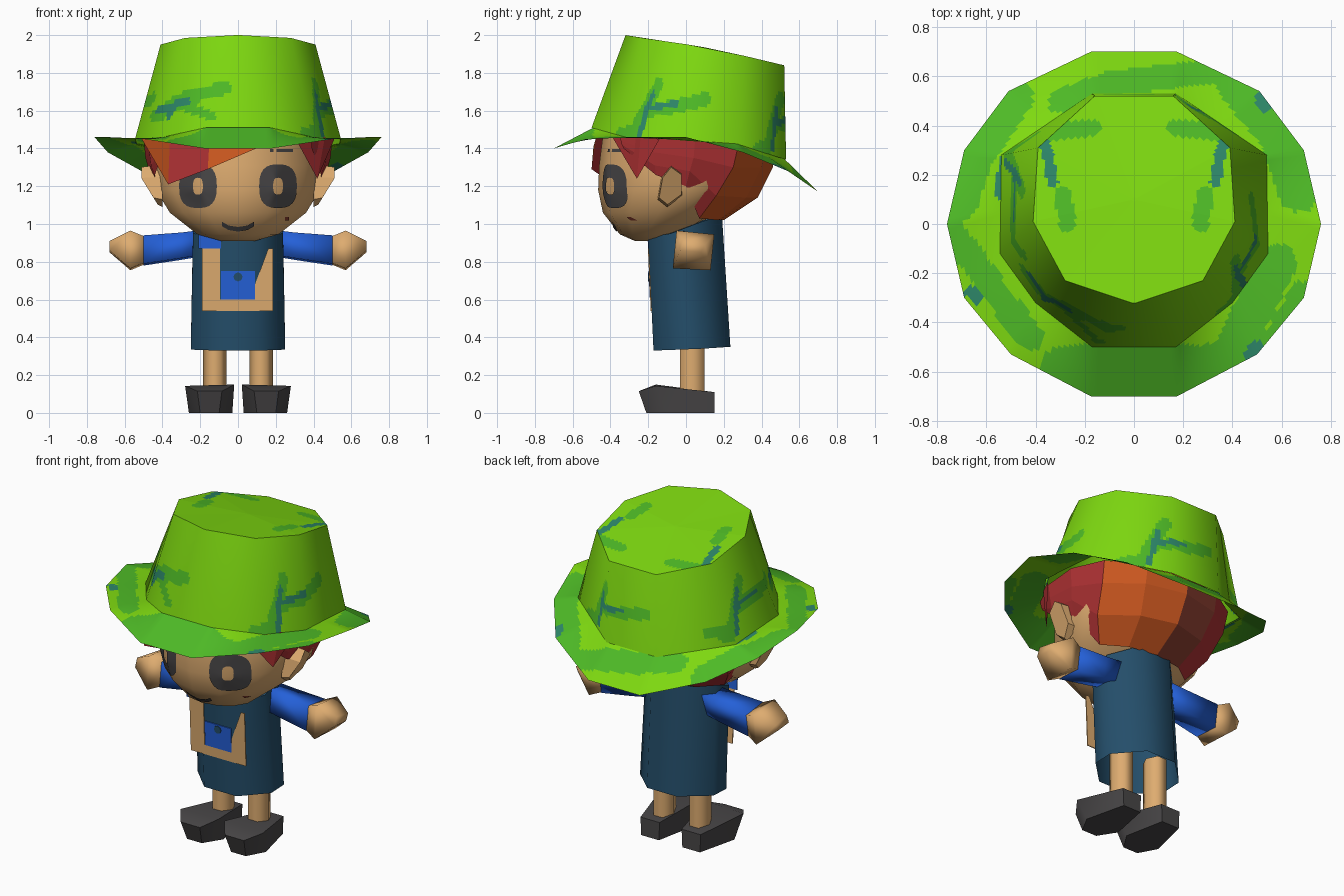
import bpy, bmesh, math
from mathutils import Vector
from mathutils.bvhtree import BVHTree

if "Cube" in bpy.data.objects:
    bpy.data.objects.remove(bpy.data.objects["Cube"])


def srgb(r, g, b):
    return tuple((c / 255 / 12.92) if c < 11 else ((c / 255 + .055) / 1.055) ** 2.4 for c in (r, g, b)) + (1,)


COLOURS = {"lime": (126, 217, 16), "leaf_green": (78, 186, 38), "teal": (45, 135, 105),
           "skin": (222, 172, 112), "charcoal": (72, 70, 71), "blue": (36, 96, 216),
           "navy": (36, 78, 106), "hair_red": (176, 50, 52), "hair_orange": (205, 88, 32),
           "hair_auburn": (138, 62, 48)}
MATS = {}
for key, rgb in COLOURS.items():
    MATS[key] = bpy.data.materials.new(key)
    MATS[key].diffuse_color = srgb(*rgb)


def finish(name, bm, mats, smooth=35, recalc=True):
    if recalc:
        bmesh.ops.recalc_face_normals(bm, faces=bm.faces)
    me = bpy.data.meshes.new(name)
    bm.to_mesh(me)
    bm.free()
    for m in mats:
        me.materials.append(MATS[m])
    ob = bpy.data.objects.new(name, me)
    bpy.context.collection.objects.link(ob)
    if smooth:
        bpy.ops.object.select_all(action='DESELECT')
        ob.select_set(True)
        bpy.context.view_layer.objects.active = ob
        bpy.ops.object.shade_smooth_by_angle(angle=math.radians(smooth))
    return ob


def loft_bm(rings, caps=(True, True), closed=True):
    bm = bmesh.new()
    vs = [[bm.verts.new(p) for p in r] for r in rings]
    n = len(rings[0])
    for a, b in zip(vs, vs[1:]):
        for i in range(n if closed else n - 1):
            j = (i + 1) % n
            bm.faces.new((a[i], a[j], b[j], b[i]))
    if caps[0]:
        bm.faces.new(vs[0][::-1])
    if caps[1]:
        bm.faces.new(vs[-1])
    return bm


def loft(name, rings, mat, caps=(True, True), smooth=35):
    return finish(name, loft_bm(rings, caps), [mat], smooth)


def both(half):
    """Closed ring from its right half, listed front to back."""
    return half + [(-x, y, z) for x, y, z in reversed(half)]


def seg_dist(p, a, b):
    p, a, b = Vector(p), Vector(a), Vector(b)
    d = b - a
    t = max(0, min(1, (p - a).dot(d) / max(d.dot(d), 1e-9)))
    return (p - a - d * t).length


def paint(p, strokes):
    idx = 0
    for pts, r, m in strokes:
        if any(seg_dist(p, a, b) < r for a, b in zip(pts, pts[1:])):
            idx = m
    return idx


# hat crown: leaning tapered bucket with a flat lid
HAT = ["lime", "leaf_green", "teal"]
low = both([(.17, -.5, 1.51), (.4, -.32, 1.46), (.545, -.12, 1.45), (.54, .28, 1.42), (.17, .53, 1.34)])
top = both([(.01, -.32, 2.0), (.28, -.23, 1.985), (.41, .01, 1.95), (.39, .31, 1.89), (.16, .52, 1.84)])
mid = [(x * .02, .1 + (y - .1) * .02, 1.935 + (z - 1.935) * .02) for x, y, z in top]
bm = loft_bm([low, top, mid], (False, True))
bmesh.ops.subdivide_edges(bm, edges=bm.edges[:], cuts=23, use_grid_fill=True)
SIDE = [([(-.24, 1.46), (-.17, 1.6), (-.1, 1.74)], .035, 1), ([(-.17, 1.6), (0, 1.62), (.17, 1.66)], .036, 1),
        ([(-.32, 1.48), (-.22, 1.5)], .03, 1),
        ([(-.18, 1.47), (-.16, 1.6), (-.13, 1.69)], .016, 2), ([(-.16, 1.61), (.02, 1.64)], .016, 2)]
FRONT = [([(-.43, 1.57), (-.3, 1.66), (-.07, 1.72)], .035, 1), ([(-.3, 1.63), (-.14, 1.57)], .025, 1),
         ([(-.42, 1.6), (-.27, 1.65)], .018, 2), ([(-.33, 1.64), (-.37, 1.57)], .014, 2)]
LID = [([(.17, .39), (.36, .37)], .035, 1), ([(.29, .12), (.27, 0)], .035, 1),
       ([(.36, .33), (.33, .17)], .022, 2)]
bm.normal_update()
for f in bm.faces:
    c = f.calc_center_median()
    if abs(f.normal.z) > .75:
        f.material_index = paint((abs(c.x), c.y), LID)
    else:
        az = math.degrees(math.atan2(c.y, c.x))
        for base, dz in ((-8, 0), (80, -.08), (175, 0)):
            u = math.radians((az - base + 180) % 360 - 180) * .5
            f.material_index = max(f.material_index, paint((u, c.z - dz), SIDE))
        if c.y < -.1 and c.x < 0:
            f.material_index = max(f.material_index, paint((c.x, c.z), FRONT))
crown = finish("hat_crown", bm, HAT).data
# rounded shading around the wall, flat on the lid
normals = []
for p in crown.polygons:
    for v in p.vertices:
        co = crown.vertices[v].co
        wall = Vector((co.x, co.y - .01 - .16 * (co.z - 1.45), .12)).normalized()
        normals.append(p.normal.copy() if abs(p.normal.z) > .75 else wall)
crown.normals_split_custom_set(normals)

# hat brim: wavy sheet dipping at the back
inner = both([(.17, -.49, 1.51), (.4, -.31, 1.46), (.54, -.12, 1.45), (.54, .05, 1.44),
              (.535, .275, 1.425), (.345, .39, 1.39), (.165, .52, 1.345)])
outer = both([(.175, -.7, 1.4), (.5, -.53, 1.45), (.69, -.3, 1.46), (.76, 0, 1.46),
              (.69, .3, 1.38), (.51, .54, 1.28), (.175, .7, 1.17)])
bm = loft_bm([outer, inner], (False, False))
bmesh.ops.subdivide_edges(bm, edges=bm.edges[:], cuts=13, use_grid_fill=True)
BRIM = [([(-.72, .1), (-.66, .28), (-.5, .52)], .09, 1),
        ([(-.3, .5), (-.1, .57), (.15, .6), (.4, .62)], .05, 1),
        ([(.42, .58), (.6, .36), (.67, .14)], .09, 1),
        ([(.58, -.16), (.48, -.36), (.4, -.52)], .08, 1), ([(.68, -.28), (.56, -.48)], .045, 1),
        ([(-.27, -.62), (.4, -.62)], .13, 1),
        ([(-.75, -.02), (-.66, -.14), (-.56, -.28), (-.42, -.46)], .055, 1),
        ([(.52, .52), (.53, .48)], .03, 2), ([(-.53, .26), (-.55, .12)], .018, 2),
        ([(.48, -.53), (.5, -.5)], .03, 2), ([(-.67, -.27), (-.64, -.3)], .022, 2)]
for f in bm.faces:
    c = f.calc_center_median()
    f.material_index = paint((c.x, c.y), BRIM)
    f.normal_update()
    if f.normal.z < 0:
        f.normal_flip()
finish("hat_brim", bm, HAT, 35, False)

# head: stacked oval rings, each with its own widest line
rings = []
for z, yf, yb, w, cy in [(.91, -.27, -.13, .09, -.2), (.945, -.35, -.02, .22, -.17), (1.06, -.44, .16, .37, -.06),
                         (1.18, -.465, .29, .445, .04), (1.31, -.46, .4, .455, .05), (1.47, -.44, .42, .44, .04)]:
    rings.append([(w * math.sin(a), cy - math.cos(a) * (cy - yf if math.cos(a) > 0 else yb - cy), z)
                  for a in [i * math.pi / 7 for i in range(14)]])
head = loft("head", rings, "skin", smooth=50)
tree = BVHTree.FromPolygons([v.co for v in head.data.vertices], [p.vertices for p in head.data.polygons])


def on_face(x, z):
    hit = tree.ray_cast(Vector((x, -2, z)), Vector((0, 1, 0)))[0]
    return (x, (hit.y if hit else -.3) - .007, z)


def squash(v):
    return math.copysign(abs(v) ** .75, v)


# eyes: dark rounded blocks around a small light centre
for s in (-1, 1):
    r = [[on_face(s * .212 + (.1 - .074 * t) * squash(math.cos(a)), 1.2 + (.116 - .071 * t) * squash(math.sin(a)))
          for a in [i * math.pi / 12 for i in range(24)]] for t in (0, .25, .5, .75, 1)]
    loft("eye_" + ("left" if s < 0 else "right"), r, "charcoal", (False, False))


# thin face markings that follow the head
def marking(name, pts, half, mat):
    bm = loft_bm([[on_face(x, z + o) for x, z in pts] for o in (-half, half)], (False, False), False)
    finish(name, bm, [mat])


marking("mouth", [(-.085, 1.0), (-.05, .98), (0, .972), (.05, .98), (.085, 1.0)], .012, "charcoal")
marking("freckle", [(.25, 1.028), (.27, 1.028)], .01, "hair_auburn")
marking("brow", [(.17, 1.39), (.23, 1.39), (.29, 1.39)], .008, "charcoal")

# ears: flaps leaning outward toward the top
EAR = [(-.13, 1.25), (-.08, 1.315), (-.02, 1.27), (-.02, 1.15), (-.1, 1.09), (-.15, 1.13)]
for s in (-1, 1):
    loft("ear_" + ("left" if s < 0 else "right"),
         [[(s * .4, y, z) for y, z in EAR],
          [(s * min(.512, .425 + (z - 1.09) * .55), -.07 + (y + .07) * .9, 1.2 + (z - 1.2) * .88)
           for y, z in EAR]], "skin", smooth=0)

# hair: rear shell in facets, orange and auburn behind and red at the sides
cols = [[(0, .47, 1.4), (0, .46, 1.3), (0, .38, 1.14), (0, .2, 1.02)],
        [(.25, .42, 1.41), (.25, .4, 1.3), (.22, .32, 1.14), (.18, .17, 1.02)],
        [(.45, .28, 1.43), (.44, .25, 1.3), (.4, .16, 1.15), (.31, .07, 1.03)],
        [(.5, .05, 1.46), (.49, .04, 1.35), (.47, .02, 1.28), (.44, .0, 1.2)],
        [(.48, -.17, 1.46), (.47, -.17, 1.38), (.46, -.165, 1.31), (.44, -.16, 1.26)],
        [(.39, -.35, 1.46), (.39, -.345, 1.44), (.39, -.34, 1.42), (.39, -.33, 1.4)]]
shell = [[(-x, y, z) for x, y, z in c] for c in cols[:0:-1]] + cols
bm = loft_bm(shell, (False, False), False)
for i, f in enumerate(bm.faces):
    f.material_index = {4: 2, 5: 1, 6: 1}.get(i // 3, 0)
finish("hair_back", bm, ["hair_red", "hair_orange", "hair_auburn"], 0)

# fringe locks
bm = bmesh.new()
LOCKS = [([(-.51, -.2, 1.45), (-.37, -.385, 1.21), (-.36, -.41, 1.46)], 1),
         ([(-.36, -.41, 1.46), (-.37, -.385, 1.21), (-.16, -.5, 1.29), (-.15, -.475, 1.46)], 0),
         ([(-.15, -.475, 1.46), (-.16, -.5, 1.29), (.12, -.49, 1.41), (.12, -.475, 1.46)], 1),
         ([(.3, -.39, 1.46), (.42, -.26, 1.24), (.46, -.24, 1.46)], 0),
         ([(.46, -.24, 1.46), (.42, -.26, 1.24), (.51, -.14, 1.45)], 0)]
for pts, m in LOCKS:
    bm.faces.new([bm.verts.new(p) for p in pts]).material_index = m
finish("hair_fringe", bm, ["hair_red", "hair_orange"], 0, False)

# tunic: eight-sided open tube
hem = both([(.11, -.172, .33), (.25, -.035, .335), (.25, .09, .34), (.1, .235, .35)])
neck = both([(.11, -.2, .93), (.238, -.08, .95), (.238, .05, 1.0), (.1, .19, 1.05)])
loft("tunic", [hem, neck], "navy", (False, True), 55)


# flat plates on the tunic front, leaning with it
def plate(name, pts, mat, lift):
    def y(z): return -.172 - (z - .33) * .046 - lift
    loft(name, [[(x, y(z) + o, z) for x, z in pts] for o in (0, .006)], mat, smooth=0)


plate("pouch_left", [(-.19, .54), (-.095, .54), (-.095, .87), (-.19, .87)], "skin", .005)
plate("pouch_base", [(-.095, .54), (.09, .54), (.09, .6), (-.095, .6)], "skin", .005)
plate("pouch_right", [(.09, .54), (.185, .54), (.185, .87), (.16, .87), (.09, .68)], "skin", .005)
plate("pocket", [(-.09, .6), (.09, .6), (.09, .75), (-.09, .75)], "blue", .007)
plate("button", [(.024 * math.cos(i * math.pi / 4), .72 + .024 * math.sin(i * math.pi / 4)) for i in range(8)],
      "navy", .011)
plate("collar", [(-.21, .87), (-.09, .87), (-.09, .95), (-.21, .95)], "blue", .004)


def square(x, z0, z1, y0, y1):
    return [(x, y0, z0 + .01), (x, y1 - .02, z0), (x, y1, z1 - .02), (x, y0 + .02, z1)]


for s, side in ((-1, "left"), (1, "right")):
    # sleeve and mitten hand
    loft("sleeve_" + side, [square(s * .18, .83, .97, -.03, .11), square(s * .3, .81, .955, -.04, .12),
                            square(s * .5, .78, .94, -.05, .13)], "blue", smooth=100)
    loft("hand_" + side, [square(s * .485, .79, .93, -.045, .125), square(s * .57, .755, .965, -.07, .15),
                          square(s * .68, .85, .91, -.03, .1)], "skin", smooth=100)
    # leg
    loft("leg_" + side, [[(s * .122 + .062 * math.cos(a), .033 + .075 * math.sin(a), z)
                          for a in [i * math.pi / 3 for i in range(6)]] for z in (.08, .45)], "skin", smooth=65)
    # shoe: narrow heel, wide instep ridge, tapering toe
    sole = [(.08, .15), (.03, -.1), (.1, -.21), (.2, -.21), (.26, -.1), (.2, .15)]
    upper = [(.075, .15, .11), (.02, -.16, .15), (.085, -.25, .115), (.215, -.25, .115), (.28, -.16, .143),
             (.205, .15, .11)]
    bm = loft_bm([[(s * x, y, 0) for x, y in sole], [(s * x, y, z) for x, y, z in upper]], (True, False))
    bm.verts.ensure_lookup_table()
    for quad in ((6, 7, 10, 11), (7, 8, 9, 10)):
        bm.faces.new([bm.verts[i] for i in quad])
    finish("shoe_" + side, bm, ["charcoal"], 50)

for m in bpy.data.materials:
    if m.users and not m.is_grease_pencil:
        m.use_nodes = True
        m.node_tree.nodes["Principled BSDF"].inputs["Base Color"].default_value = m.diffuse_color
